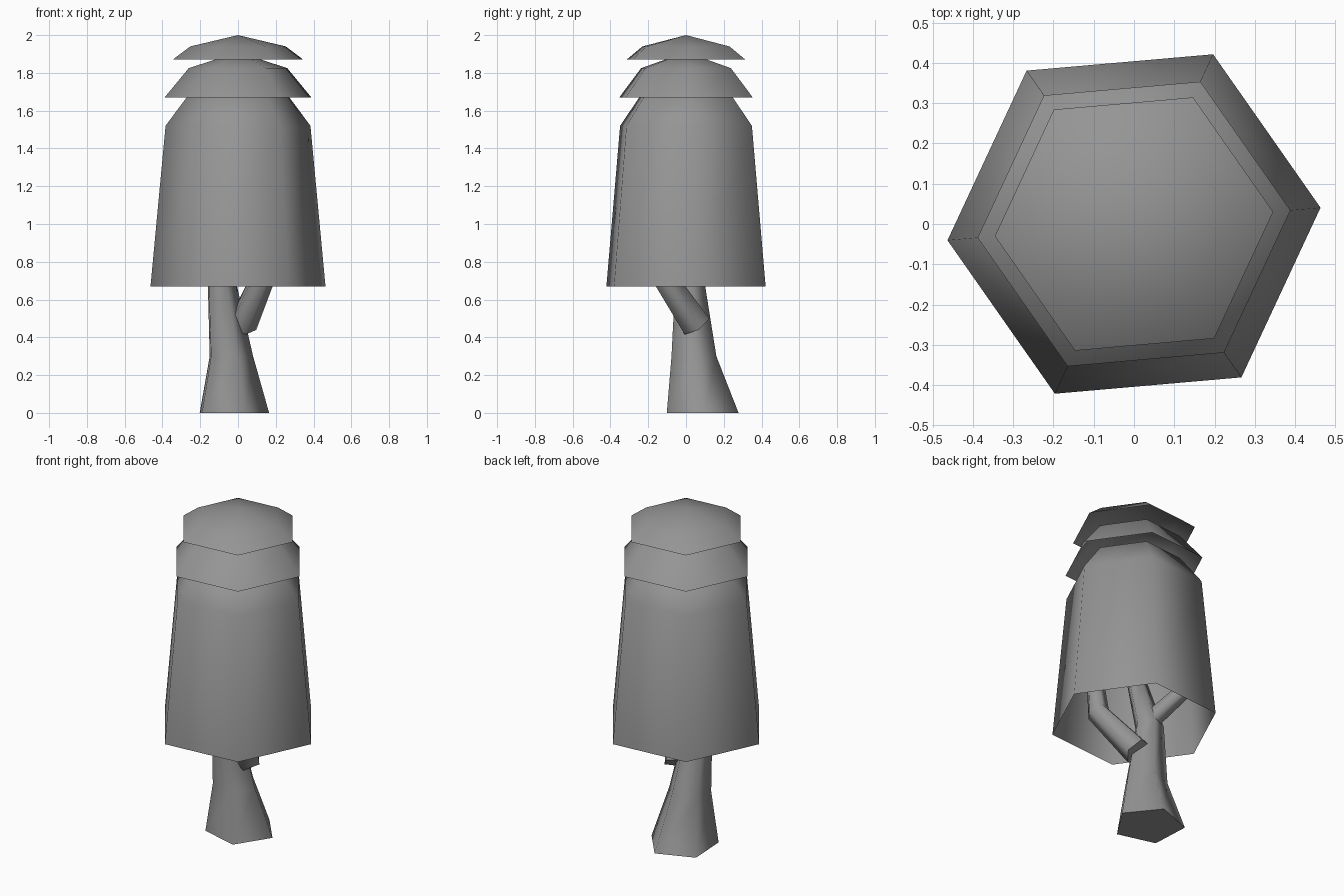
import bpy, bmesh
from math import radians, sin, cos
from mathutils import Vector, Matrix

if "Cube" in bpy.data.objects:
    bpy.data.objects.remove(bpy.data.objects["Cube"], do_unlink=True)

# One plain grey for the whole tree
grey = bpy.data.materials.new("plain_grey")
grey.use_nodes = True
GREY = (0.3, 0.3, 0.3, 1)
grey.diffuse_color = GREY
grey.node_tree.nodes["Principled BSDF"].inputs["Base Color"].default_value = GREY


def finish(name, bm):
    """Turn a bmesh into a softly shaded object whose caps stay sharp."""
    mesh = bpy.data.meshes.new(name)
    bm.to_mesh(mesh)
    bm.free()
    mesh.materials.append(grey)
    for face in mesh.polygons:
        face.use_smooth = True
    mesh.set_sharp_from_angle(angle=radians(80))
    obj = bpy.data.objects.new(name, mesh)
    bpy.context.collection.objects.link(obj)
    return obj


def ring(bm, centre, radius, sides, turn, axis=Vector((0, 0, 1))):
    """Polygon of vertices facing along the axis."""
    tilt = Vector((0, 0, 1)).rotation_difference(axis).to_matrix()
    verts = []
    for i in range(sides):
        a = radians(turn + 360 * i / sides)
        offset = tilt @ Vector((radius * cos(a), radius * sin(a), 0))
        verts.append(bm.verts.new(Vector(centre) + offset))
    return verts


def bridge(bm, low, high):
    n = len(low)
    for i in range(n):
        j = (i + 1) % n
        bm.faces.new((low[i], low[j], high[j], high[i]))


def foliage(name, profile, apex):
    """Open six-sided bell from (radius, height) pairs up to a point."""
    bm = bmesh.new()
    rings = [ring(bm, (0, 0, z), r, 6, 5) for r, z in profile]
    for low, high in zip(rings, rings[1:]):
        bridge(bm, low, high)
    tip = bm.verts.new((0, 0, apex))
    top = rings[-1]
    for i in range(6):
        bm.faces.new((top[i], top[(i + 1) % 6], tip))
    return finish(name, bm)


def limb(name, path, upright=False):
    """Five-sided tapered tube through (centre, radius) stations."""
    bm = bmesh.new()
    points = [Vector(p) for p, r in path]
    rings = []
    for i, (p, r) in enumerate(path):
        along = points[min(i + 1, len(path) - 1)] - points[max(i - 1, 0)]
        axis = Vector((0, 0, 1)) if upright else along.normalized()
        rings.append(ring(bm, p, r, 5, 3, axis))
    for low, high in zip(rings, rings[1:]):
        bridge(bm, low, high)
    bm.faces.new(reversed(rings[0]))
    bm.faces.new(rings[-1])
    return finish(name, bm)


# Three stacked foliage bells
foliage("lower_foliage", [(0.465, 0.67), (0.385, 1.52), (0.262, 1.685)], 1.76)
foliage("middle_foliage", [(0.39, 1.67), (0.262, 1.825)], 1.91)
foliage("top_foliage", [(0.347, 1.87), (0.254, 1.94)], 2.0)

# Flared trunk with a gentle bend
limb("trunk", [((-0.035, 0.085, 0), 0.2),
               ((-0.045, 0.04, 0.3), 0.125),
               ((-0.09, 0.02, 0.68), 0.083),
               ((-0.03, -0.03, 1.0), 0.055)], upright=True)

# Branches reaching up into the foliage
limb("front_branch", [((0.02, 0.055, 0.465), 0.082),
                      ((0.145, -0.136, 0.75), 0.065),
                      ((0.16, -0.16, 1.05), 0.045)])
limb("back_branch", [((-0.08, 0.04, 0.7), 0.055),
                     ((-0.25, 0.185, 0.93), 0.045)])
